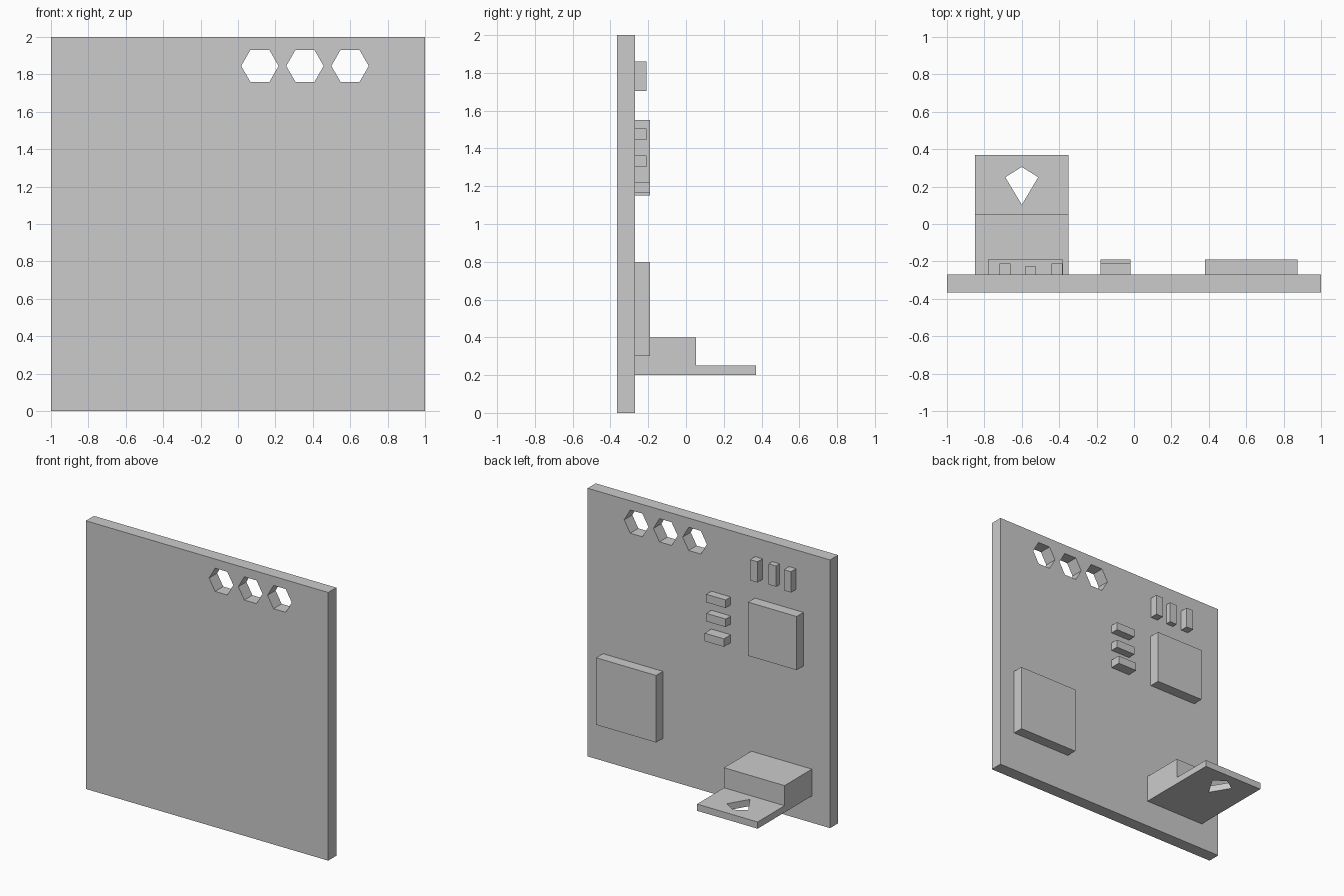
import bpy, bmesh, math
from mathutils import Vector

if "Cube" in bpy.data.objects:
    bpy.data.objects.remove(bpy.data.objects["Cube"])

BACK = -0.27   # y of the panel's rear face


def prism(name, points, offset):
    """Extrude a flat polygon of 3D points along offset."""
    bm = bmesh.new()
    face = bm.faces.new([bm.verts.new(p) for p in points])
    new = bmesh.ops.extrude_face_region(bm, geom=[face])["geom"]
    bmesh.ops.translate(bm, vec=Vector(offset),
                        verts=[v for v in new if isinstance(v, bmesh.types.BMVert)])
    bmesh.ops.recalc_face_normals(bm, faces=bm.faces)
    me = bpy.data.meshes.new(name)
    bm.to_mesh(me)
    bm.free()
    ob = bpy.data.objects.new(name, me)
    bpy.context.collection.objects.link(ob)
    return ob


def box(name, x, y, z):
    pts = [(x[0], y[0], z[0]), (x[1], y[0], z[0]), (x[1], y[0], z[1]), (x[0], y[0], z[1])]
    return prism(name, pts, (0, y[1] - y[0], 0))


def cut(target, cutters):
    """Apply boolean differences and remove the cutters."""
    bpy.context.view_layer.objects.active = target
    for c in cutters:
        c.hide_render = True
        mod = target.modifiers.new("hole", 'BOOLEAN')
        mod.operation = 'DIFFERENCE'
        mod.solver = 'EXACT'
        mod.object = c
        bpy.ops.object.modifier_apply(modifier=mod.name)
        bpy.data.objects.remove(c)


# Panel with three hexagonal holes
panel = box("panel", (-1, 1), (-0.365, BACK), (0, 2))
holes = []
for cx in (0.117, 0.358, 0.599):
    hexagon = [(cx + 0.1 * math.cos(math.radians(60 * i)), -0.5,
                1.845 + 0.1 * math.sin(math.radians(60 * i))) for i in range(6)]
    holes.append(prism("hex_cutter", hexagon, (0, 0.4, 0)))
cut(panel, holes)

# Stepped bracket with a kite-shaped hole through its shelf
profile = [(BACK, 0.2), (0.37, 0.2), (0.37, 0.25), (0.052, 0.25), (0.052, 0.4), (BACK, 0.4)]
bracket = prism("bracket", [(-0.85, y, z) for y, z in profile], (0.5, 0, 0))
kite = [(-0.6, 0.305), (-0.688, 0.25), (-0.6, 0.103), (-0.512, 0.25)]
cut(bracket, [prism("kite_cutter", [(x, y, 0.1) for x, y in kite], (0, 0, 0.25))])

# Large raised pads
box("lower_pad", (0.38, 0.875), (BACK, -0.19), (0.3, 0.8))
box("upper_pad", (-0.78, -0.38), (BACK, -0.19), (1.15, 1.55))

# Row of upright blocks
for i, (x0, y1) in enumerate(((-0.72, -0.21), (-0.583, -0.228), (-0.442, -0.21))):
    box(f"upright_block_{i + 1}", (x0, x0 + 0.06), (BACK, y1), (1.705, 1.86))

# Stack of level blocks
for i, (z0, y1) in enumerate(((1.163, -0.19), (1.303, -0.21), (1.445, -0.21))):
    box(f"level_block_{i + 1}", (-0.18, -0.02), (BACK, y1), (z0, z0 + 0.06))
